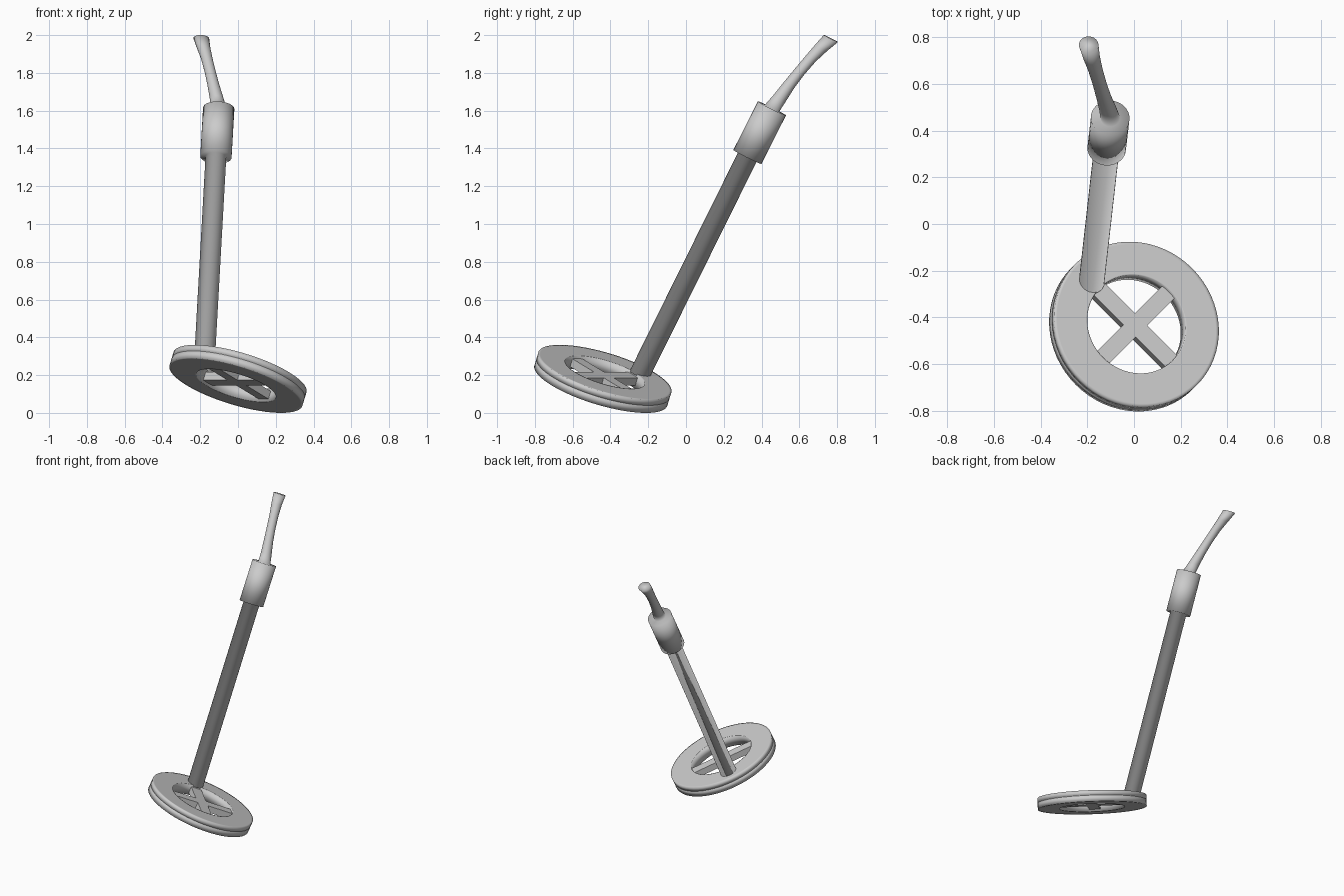
import bpy, bmesh, math
from mathutils import Vector, Matrix

cube = bpy.data.objects.get("Cube")
if cube:
    bpy.data.objects.remove(cube, do_unlink=True)

metal = bpy.data.materials.new("light_grey")
metal.use_nodes = True
GREY = (0.6, 0.6, 0.6, 1)
metal.diffuse_color = GREY
metal.node_tree.nodes["Principled BSDF"].inputs["Base Color"].default_value = GREY


def finish(name, bm, smooth=True):
    bmesh.ops.recalc_face_normals(bm, faces=bm.faces)
    mesh = bpy.data.meshes.new(name)
    bm.to_mesh(mesh)
    bm.free()
    mesh.materials.append(metal)
    for p in mesh.polygons:
        p.use_smooth = smooth
    obj = bpy.data.objects.new(name, mesh)
    bpy.context.collection.objects.link(obj)


def loft(name, sections, axis, sides=32, closed=False):
    """Rings (centre, radius) square to axis, joined into a tube."""
    bm = bmesh.new()
    turn = Vector((0, 0, 1)).rotation_difference(axis)
    rings = []
    for centre, radius in sections:
        ring = []
        for i in range(sides):
            a = math.tau * i / sides
            offset = turn @ Vector((math.cos(a), math.sin(a), 0)) * radius
            ring.append(bm.verts.new(Vector(centre) + offset))
        rings.append(ring)
    pairs = list(zip(rings, rings[1:]))
    if closed:
        pairs.append((rings[-1], rings[0]))
    else:
        bm.faces.new(rings[0])
        bm.faces.new(rings[-1])
    for low, high in pairs:
        for i in range(sides):
            j = (i + 1) % sides
            bm.faces.new((low[i], low[j], high[j], high[i]))
    finish(name, bm)


# Search coil: tilted ring with flat faces, a soft rim and a fine groove
coil_centre = Vector((0, -0.44, 0.18))
coil_axis = Vector((0.279, 0.279, 0.919)).normalized()
profile = [(0.22, -0.038), (0.225, -0.038), (0.355, -0.038), (0.368, -0.038),
           (0.368, 0.003), (0.364, 0.004), (0.368, 0.005), (0.368, 0.038),
           (0.355, 0.038), (0.225, 0.038), (0.22, 0.038)]
loft("coil_ring", [(coil_centre + coil_axis * h, r) for r, h in profile],
     coil_axis, sides=64, closed=True)

# Crossed bars inside the ring, one along the slope and one across it
across = Vector((1, -1, 0)).normalized()
along = coil_axis.cross(across)
for name, length_dir, width_dir in (("cross_bar_level", across, along),
                                    ("cross_bar_slope", along, across)):
    bm = bmesh.new()
    bmesh.ops.create_cube(bm, size=1)
    bmesh.ops.scale(bm, vec=(0.48, 0.075, 0.045), verts=bm.verts)
    frame = Matrix((length_dir, width_dir, coil_axis)).transposed()
    bmesh.ops.transform(bm, matrix=Matrix.Translation(coil_centre) @ frame.to_4x4(),
                        verts=bm.verts)
    finish(name, bm, smooth=False)

# Shaft, grip and flared handle: one continuous stepped tube
foot = Vector((-0.182, -0.25, 0.195))
grip_low = Vector((-0.117, 0.325, 1.355))
grip_high = Vector((-0.102, 0.455, 1.612))
shaft_axis = (grip_high - foot).normalized()
stem = [(foot, 0.055), (grip_low, 0.055),
        (grip_low, 0.083), (grip_high, 0.083),
        (grip_high, 0.042), ((-0.113, 0.495, 1.665), 0.037),
        ((-0.13, 0.545, 1.735), 0.032), ((-0.147, 0.60, 1.805), 0.03),
        ((-0.165, 0.66, 1.875), 0.031), ((-0.182, 0.715, 1.932), 0.036),
        ((-0.194, 0.767, 1.982), 0.042)]
loft("shaft_grip_and_handle", stem, shaft_axis)
